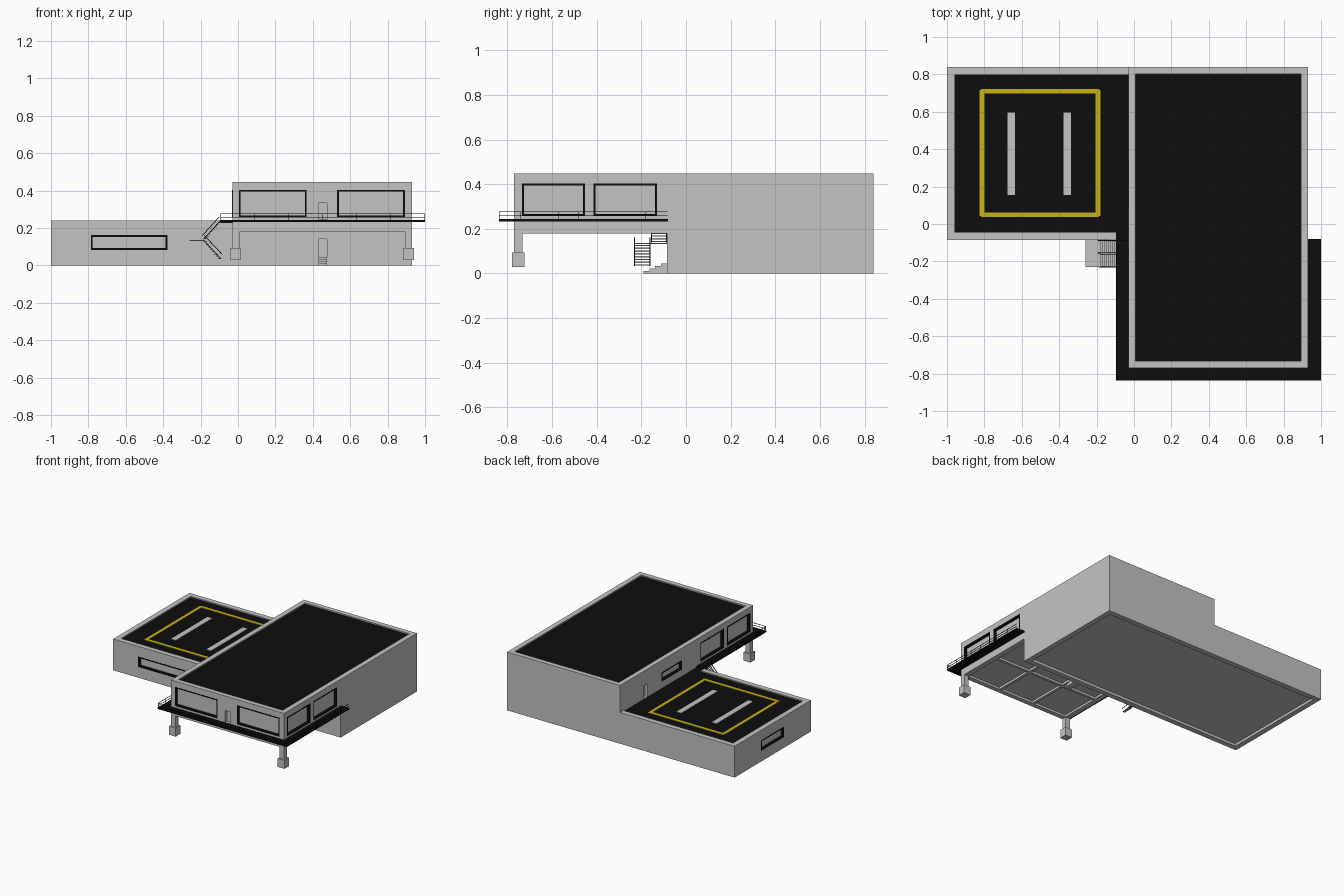
import bpy, bmesh, math
from mathutils import Vector

if "Cube" in bpy.data.objects:
    bpy.data.objects.remove(bpy.data.objects["Cube"])


def material(name, rgb):
    m = bpy.data.materials.new(name)
    m.diffuse_color = (*rgb, 1)
    m.use_nodes = True
    m.node_tree.nodes["Principled BSDF"].inputs["Base Color"].default_value = m.diffuse_color
    return m


GREY = material("concrete_grey", (0.55, 0.55, 0.535))
BLACK = material("asphalt_black", (0.004, 0.004, 0.004))
YELLOW = material("marking_yellow", (0.58, 0.45, 0.006))


def add_object(name, bm, mat):
    bmesh.ops.recalc_face_normals(bm, faces=bm.faces)
    me = bpy.data.meshes.new(name)
    bm.to_mesh(me)
    bm.free()
    me.materials.append(mat)
    ob = bpy.data.objects.new(name, me)
    bpy.context.collection.objects.link(ob)
    return ob


def boxes(name, specs, mat):
    """One object from boxes given as (x0, x1, y0, y1, z0, z1)."""
    bm = bmesh.new()
    for x0, x1, y0, y1, z0, z1 in specs:
        vs = bmesh.ops.create_cube(bm, size=1)["verts"]
        for v in vs:
            v.co = ((x0 + x1) / 2 + v.co.x * (x1 - x0),
                    (y0 + y1) / 2 + v.co.y * (y1 - y0),
                    (z0 + z1) / 2 + v.co.z * (z1 - z0))
    return add_object(name, bm, mat)


def bars(name, segments, mat, w=0.004):
    """Thin square bars between pairs of points."""
    bm = bmesh.new()
    for p, q in segments:
        p, q = Vector(p), Vector(q)
        rot = (q - p).to_track_quat('Z', 'Y')
        for v in bmesh.ops.create_cube(bm, size=1)["verts"]:
            c = Vector((v.co.x * w, v.co.y * w, v.co.z * (q - p).length))
            v.co = (p + q) / 2 + rot @ c
    return add_object(name, bm, mat)


def cut(body, spec):
    """Subtract one box from a body and bake the result."""
    cutter = boxes("cutter", [spec], GREY)
    cutter.hide_render = True
    mod = body.modifiers.new("cut", 'BOOLEAN')
    mod.operation, mod.solver, mod.object = 'DIFFERENCE', 'EXACT', cutter
    dg = bpy.context.evaluated_depsgraph_get()
    me = bpy.data.meshes.new_from_object(body.evaluated_get(dg))
    body.modifiers.clear()
    body.data = me
    bpy.data.objects.remove(cutter)


def opening(name, body, axis, wall, out, u0, u1, z0, z1, frame=0.009):
    """Recess in a wall, with a black frame if frame > 0."""
    def spec(a, b, c, d, inner, outer):
        n = sorted((wall - out * inner, wall + out * outer))
        return (*n, a, b, c, d) if axis == 'x' else (a, b, *n, c, d)
    cut(body, spec(u0, u1, z0, z1, 0.02, 0.02))
    if frame:
        f = frame
        boxes(name + "_frame", [spec(a, b, c, d, 0.02, 0.001) for a, b, c, d in (
            (u0, u1, z0, z0 + f), (u0, u1, z1 - f, z1),
            (u0, u0 + f, z0 + f, z1 - f), (u1 - f, u1, z0 + f, z1 - f))], BLACK)


# Main hall: side profile with the front overhang, extruded across x
bm = bmesh.new()
profile = [(-0.77, 0.18), (-0.085, 0.18), (-0.085, 0), (0.84, 0), (0.84, 0.447), (-0.77, 0.447)]
face = bm.faces.new([bm.verts.new((-0.03, y, z)) for y, z in profile])
ext = bmesh.ops.extrude_face_region(bm, geom=[face])["geom"]
bmesh.ops.translate(bm, vec=(0.96, 0, 0), verts=[g for g in ext if isinstance(g, bmesh.types.BMVert)])
hall = add_object("main_hall", bm, GREY)
cut(hall, (0.007, 0.892, -0.733, 0.803, 0.434, 0.5))         # roof recess
cut(hall, (-0.1, 0.89, -0.045, 0.80, -0.1, 0.02))            # base recess
for i in range(3):                                           # coffers under the overhang
    for j in range(2):
        x, y = 0.01 + i * 0.3, -0.735 + j * 0.325
        cut(hall, (x, x + 0.28, y, y + 0.305, 0.1, 0.197))

# Low wing with the landing roof
wing = boxes("landing_wing", [(-1, -0.03, -0.085, 0.84, 0, 0.24)], GREY)
cut(wing, (-0.96, 0.1, -0.045, 0.80, 0.228, 0.3))
cut(wing, (-0.095, 0.1, -0.2, 0.1, 0.228, 0.3))
cut(wing, (-0.96, 0.1, -0.045, 0.80, -0.1, 0.02))

# Windows and doors
for i, (a, b) in enumerate(((0.005, 0.367), (0.53, 0.892))):
    opening(f"front_window_{i}", hall, 'y', -0.77, -1, a, b, 0.257, 0.403)
for side, wall, out in (("right", 0.93, 1), ("left", -0.03, -1)):
    for i, (a, b) in enumerate(((-0.735, -0.453), (-0.415, -0.13))):
        opening(f"{side}_window_{i}", hall, 'x', wall, out, a, b, 0.257, 0.403)
opening("left_small_window", hall, 'x', -0.03, -1, 0.09, 0.34, 0.285, 0.355)
opening("roof_door", hall, 'x', -0.03, -1, 0.51, 0.56, 0.236, 0.335, 0)
opening("balcony_door", hall, 'y', -0.77, -1, 0.43, 0.476, 0.245, 0.335, 0)
opening("entrance_door", hall, 'y', -0.085, -1, 0.43, 0.476, 0.04, 0.14, 0)
opening("wing_front_window", wing, 'y', -0.085, -1, -0.787, -0.378, 0.083, 0.162)
opening("wing_left_window", wing, 'x', -1, -1, 0.24, 0.52, 0.083, 0.162)

# Black roof coverings
boxes("main_roof", [(0.007, 0.892, -0.733, 0.803, 0.432, 0.438)], BLACK)
boxes("landing_roof", [(-0.96, -0.03, -0.045, 0.80, 0.225, 0.232),
                       (-0.095, -0.03, -0.085, -0.045, 0.225, 0.232)], BLACK)

# Landing markings: yellow square outline and two pale stripes
x0, x1, y0, y1, w = -0.825, -0.18, 0.037, 0.722, 0.025
boxes("landing_square", [(x0 + .006, x1 - .006, y0, y0 + w, 0.23, 0.235),
                         (x0 + .006, x1 - .006, y1 - w, y1, 0.23, 0.235),
                         (x0, x0 + w, y0 + .006, y1 - .006, 0.23, 0.2345),
                         (x1 - w, x1, y0 + .006, y1 - .006, 0.23, 0.2345)], YELLOW)
boxes("landing_stripes", [(x, x + 0.04, 0.155, 0.597, 0.23, 0.235) for x in (-0.677, -0.377)], GREY)

# Balcony walkway around the overhang
boxes("balcony", [(-0.095, 1, -0.838, -0.77, 0.233, 0.243),
                  (-0.095, -0.03, -0.77, -0.085, 0.233, 0.243),
                  (0.93, 1, -0.77, -0.08, 0.233, 0.243)], BLACK)

# Balcony railing
L, R, F = -0.093, 0.998, -0.836
rail = []
for z in (0.258, 0.276):
    rail += [((L, F, z), (R, F, z)), ((R, F, z), (R, -0.082, z)), ((L, F, z), (L, -0.16, z))]
posts = [(L + (R - L) * i / 6, F) for i in range(7)]
posts += [(x, y) for x in (L, R) for y in (-0.74, -0.57, -0.48, -0.18)]
rail += [((x, y, 0.24), (x, y, 0.277)) for x, y in posts]
bars("balcony_railing", rail, BLACK, 0.0028)

# Columns with square feet
for name, x in (("left", -0.03), ("right", 0.893)):
    boxes(name + "_column", [(x, x + 0.037, -0.77, -0.733, 0.09, 0.18)], GREY)
    boxes(name + "_column_foot", [(x - 0.01, x + 0.047, -0.78, -0.723, 0.028, 0.093)], GREY)

# Entrance steps
boxes("entrance_steps", [(0.43, 0.476, -0.19 + 0.026 * i, -0.164 + 0.026 * i, 0, 0.011 * (i + 1))
                         for i in range(4)], GREY)

# Outside stair: landing and two flights
boxes("stair_landing", [(-0.26, -0.178, -0.23, -0.085, 0.131, 0.137)], GREY)
n = 8
treads = []
for i in range(n):
    x = -0.18 + 0.0105 * i
    treads += [(x, x + 0.013, -0.155, -0.087, 0.14 + 0.0125 * i, 0.146 + 0.0125 * i),
               (x, x + 0.013, -0.23, -0.162, 0.122 - 0.0125 * i, 0.128 - 0.0125 * i)]
boxes("stair_treads", treads, GREY)
stringers = []
for y in (-0.155, -0.088):
    stringers += [((-0.185, y, 0.14), (-0.095, y, 0.238)), ((-0.19, y, 0.16), (-0.1, y, 0.26))]
for y in (-0.23, -0.162):
    stringers += [((-0.185, y, 0.135), (-0.09, y, 0.035)), ((-0.18, y, 0.16), (-0.085, y, 0.06))]
bars("stair_stringers", stringers, BLACK, 0.004)
